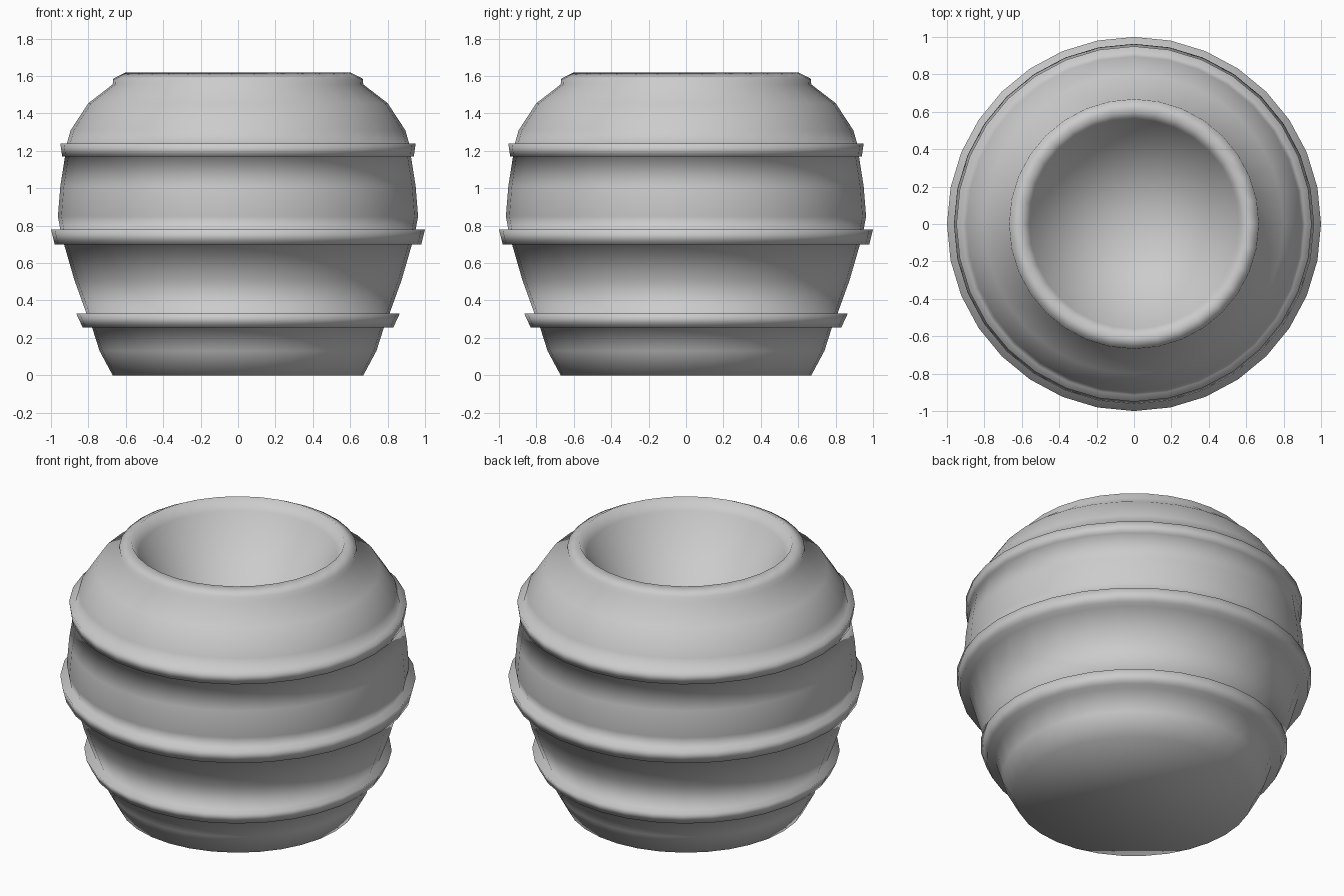
import bpy, bmesh
from math import cos, sin, tau

if "Cube" in bpy.data.objects:
    bpy.data.objects.remove(bpy.data.objects["Cube"])

SIDES = 32


def lathe(name, profile, apex_z):
    """Revolve (radius, z) points; flat bottom cap, funnel to apex inside."""
    bm = bmesh.new()
    rings = []
    for r, z in profile:
        rings.append([bm.verts.new((r * cos(tau * i / SIDES), r * sin(tau * i / SIDES), z))
                      for i in range(SIDES)])
    for a, b in zip(rings, rings[1:]):
        for i in range(SIDES):
            j = (i + 1) % SIDES
            bm.faces.new((a[i], a[j], b[j], b[i]))
    bm.faces.new(rings[0][::-1])
    apex = bm.verts.new((0, 0, apex_z))
    for i in range(SIDES):
        bm.faces.new((rings[-1][i], rings[-1][(i + 1) % SIDES], apex))
    bmesh.ops.recalc_face_normals(bm, faces=bm.faces)
    for f in bm.faces:
        f.smooth = True
    mesh = bpy.data.meshes.new(name)
    bm.to_mesh(mesh)
    bm.free()
    obj = bpy.data.objects.new(name, mesh)
    bpy.context.collection.objects.link(obj)
    return obj


def hoop(z0, z1, body0, out0, out1, body1):
    """Raised band around the body between two heights."""
    return [(body0, z0), (out0, z0), (out1, z1), (body1, z1)]


# Pot body from the base up, with three hoops, shoulder, lip and bowl
profile = [(0.67, 0.0), (0.74, 0.13)]
profile += hoop(0.255, 0.33, 0.78, 0.83, 0.865, 0.81)
profile += [(0.875, 0.51)]
profile += hoop(0.70, 0.78, 0.93, 0.98, 1.0, 0.95)
profile += [(0.963, 0.85), (0.95, 1.01)]
profile += hoop(1.17, 1.24, 0.925, 0.94, 0.95, 0.915)
profile += [(0.895, 1.31), (0.80, 1.455), (0.67, 1.555),
            (0.668, 1.585), (0.60, 1.62), (0.56, 1.55)]
lathe("ribbed_pot", profile, 0.80)
